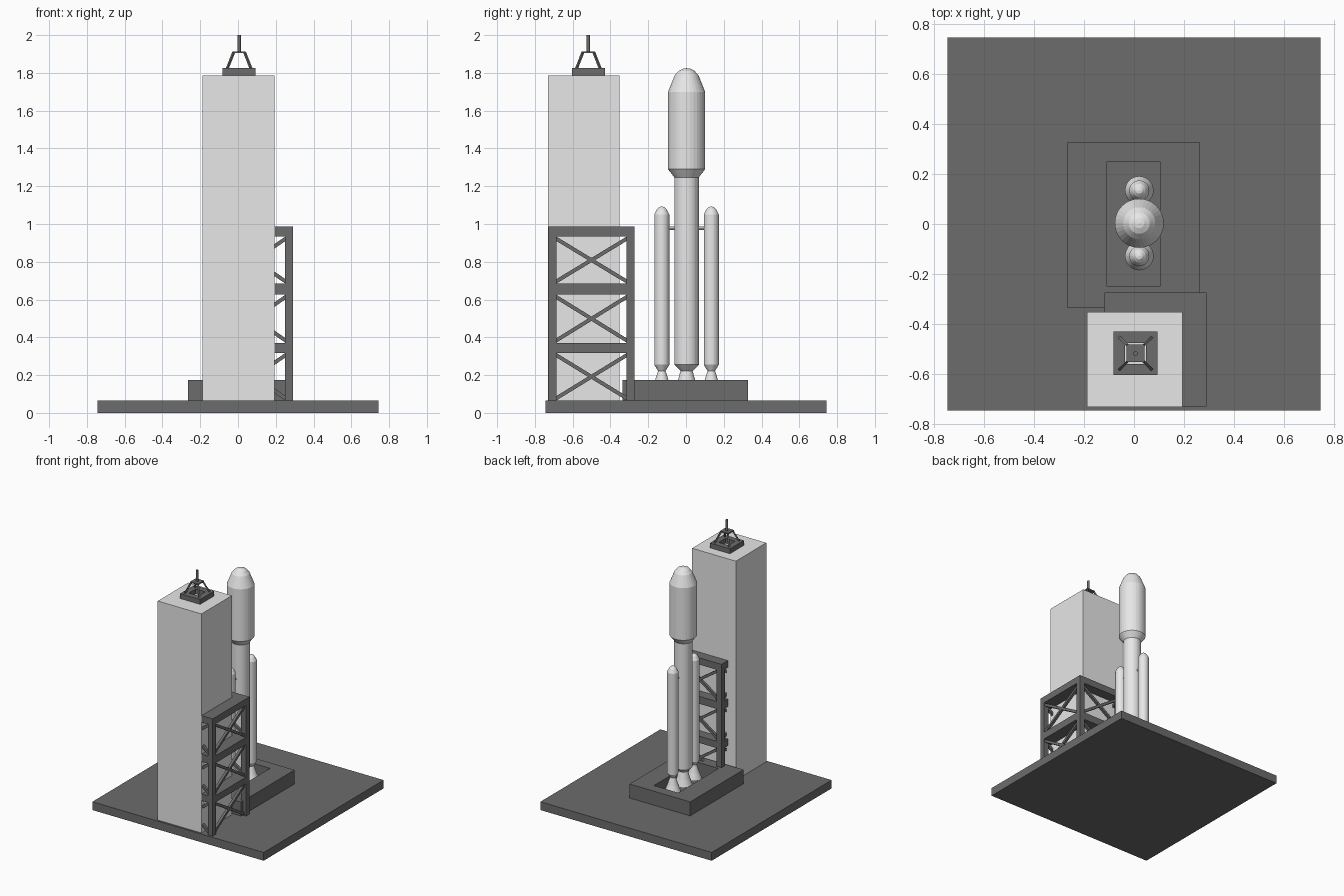
import bpy, bmesh, math
from mathutils import Vector

if "Cube" in bpy.data.objects:
    bpy.data.objects.remove(bpy.data.objects["Cube"])


def material(name, v):
    m = bpy.data.materials.new(name)
    m.diffuse_color = (v, v, v, 1)
    m.use_nodes = True
    m.node_tree.nodes["Principled BSDF"].inputs["Base Color"].default_value = m.diffuse_color
    return m


LIGHT = material("light grey", 0.8)
DARK = material("dark grey", 0.15)


def finish(bm, name, mat):
    bmesh.ops.recalc_face_normals(bm, faces=bm.faces)
    me = bpy.data.meshes.new(name)
    bm.to_mesh(me)
    bm.free()
    me.materials.append(mat)
    ob = bpy.data.objects.new(name, me)
    bpy.context.collection.objects.link(ob)
    return ob


def box(name, x0, x1, y0, y1, z0, z1, mat):
    bm = bmesh.new()
    bmesh.ops.create_cube(bm, size=1)
    for v in bm.verts:
        v.co = ((x0 + x1) / 2 + v.co.x * (x1 - x0),
                (y0 + y1) / 2 + v.co.y * (y1 - y0),
                (z0 + z1) / 2 + v.co.z * (z1 - z0))
    return finish(bm, name, mat)


def frame(name, outer, inner, z0, z1, mat):
    """Rectangular ring: outer and inner are (x0, x1, y0, y1)."""
    bm = bmesh.new()
    loops = []
    for r in (outer, inner):
        for z in (z0, z1):
            loops.append([bm.verts.new((x, y, z)) for x, y in
                          ((r[0], r[2]), (r[1], r[2]), (r[1], r[3]), (r[0], r[3]))])
    ob, ot, ib, it = loops
    for a, b in ((ob, ot), (ot, it), (it, ib), (ib, ob)):
        for i in range(4):
            j = (i + 1) % 4
            bm.faces.new((a[i], a[j], b[j], b[i]))
    return finish(bm, name, mat)


def bar(name, a, b, w, mat, sides=4):
    """Straight strut between two points."""
    a, b = Vector(a), Vector(b)
    d = b - a
    r = w / 2 / math.cos(math.pi / sides)
    bm = bmesh.new()
    bmesh.ops.create_cone(bm, cap_ends=True, segments=sides, radius1=r, radius2=r, depth=d.length)
    rot = d.to_track_quat('Z', 'Y').to_matrix()
    for v in bm.verts:
        p = v.co.copy()
        if sides == 4:
            c = math.cos(math.pi / 4)
            p.x, p.y = (p.x - p.y) * c, (p.x + p.y) * c
        v.co = rot @ p + (a + b) / 2
    return finish(bm, name, mat)


def lathe(name, cx, cy, profile, mat, n=32):
    """Turned part from (radius, height) points, bottom to top, ending at a tip."""
    bm = bmesh.new()
    rings = [[bm.verts.new((cx + r * math.cos(2 * math.pi * i / n),
                            cy + r * math.sin(2 * math.pi * i / n), z)) for i in range(n)]
             for r, z in profile[:-1]]
    bm.faces.new(rings[0])
    for a, b in zip(rings, rings[1:]):
        for i in range(n):
            j = (i + 1) % n
            bm.faces.new((a[i], a[j], b[j], b[i]))
    tip = bm.verts.new((cx, cy, profile[-1][1]))
    for i in range(n):
        bm.faces.new((rings[-1][i], rings[-1][(i + 1) % n], tip))
    return finish(bm, name, mat)


# Ground slab and launch pad with flame pit
box("base_slab", -0.745, 0.745, -0.745, 0.745, 0, 0.065, DARK)
frame("launch_pad", (-0.266, 0.262, -0.335, 0.328), (-0.108, 0.104, -0.25, 0.25), 0.06, 0.175, DARK)

# Service tower
box("tower", -0.187, 0.193, -0.73, -0.352, 0.06, 1.787, LIGHT)

# Scaffold: four posts, three decks, crossed braces in every bay
X0, X1, Y0, Y1, P = -0.118, 0.29, -0.728, -0.273, 0.042
for x in (X0, X1 - P):
    for y in (Y0, Y1 - P):
        box("scaffold_post", x, x + P, y, y + P, 0.06, 0.96, DARK)
decks = ((0.318, 0.371), (0.626, 0.684), (0.934, 0.987))
floor = 0.065
h = P / 2
for lo, hi in decks:
    box("scaffold_deck", X0, X1, Y0, Y1, lo, hi, DARK)
    for za, zb in ((floor, lo), (lo, floor)):
        for y in (Y0 + h, Y1 - h):
            bar("scaffold_brace", (X0 + h, y, za), (X1 - h, y, zb), 0.02, DARK)
        for x in (X0 + h, X1 - h):
            bar("scaffold_brace", (x, Y0 + h, za), (x, Y1 - h, zb), 0.02, DARK)
    floor = hi

# Mast on the tower roof
MX, MY = 0.006, -0.517


def square(s):
    return (MX - s, MX + s, MY - s, MY + s)


frame("mast_base", square(0.087), square(0.042), 1.785, 1.825, DARK)
box("mast_plate", *square(0.035), 1.904, 1.914, DARK)
for sx in (-1, 1):
    for sy in (-1, 1):
        bar("mast_leg", (MX + sx * 0.064, MY + sy * 0.064, 1.82),
            (MX + sx * 0.029, MY + sy * 0.029, 1.909), 0.011, DARK)
bar("mast_pole", (MX, MY, 1.91), (MX, MY, 2.0), 0.018, DARK, 12)

# Rocket: core with fairing, two side boosters, connecting struts
RX, RY = 0.021, 0.003
lathe("rocket_core", RX, RY, [
    (0.065, 0.115), (0.048, 0.165), (0.032, 0.222), (0.065, 0.255), (0.065, 1.247),
    (0.098, 1.29), (0.098, 1.70), (0.064, 1.785), (0.042, 1.811), (0.02, 1.822), (0, 1.825)], LIGHT)
for s in (-1, 1):
    by = RY + s * 0.131
    lathe("side_booster", RX, by, [
        (0.057, 0.115), (0.038, 0.165), (0.02, 0.222), (0.04, 0.255), (0.04, 1.05),
        (0.026, 1.078), (0.013, 1.09), (0, 1.093)], LIGHT)
    bar("booster_strut", (RX, RY, 0.977), (RX, by, 0.977), 0.016, LIGHT, 8)
